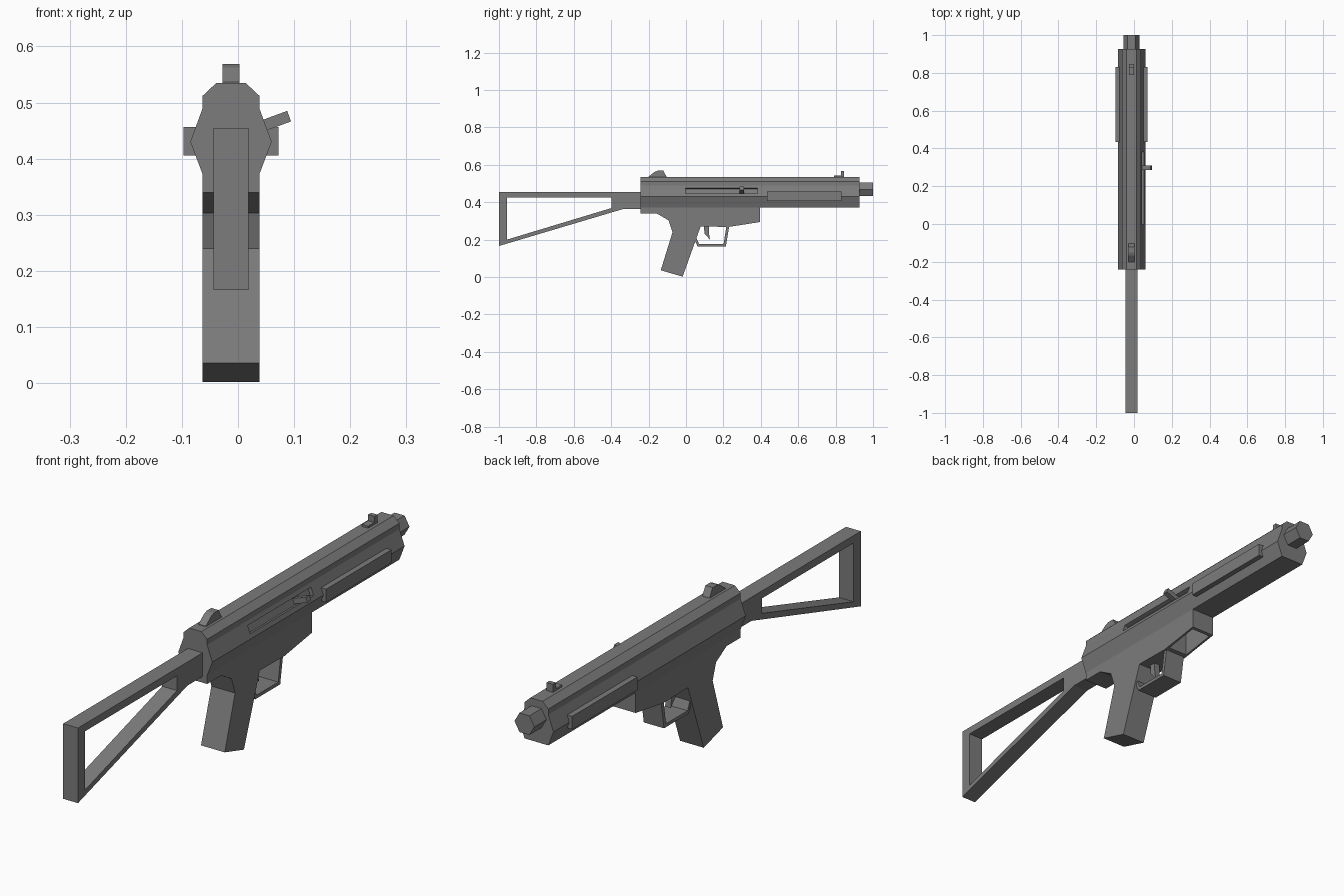
import bpy, bmesh, math
from mathutils import Matrix

old = bpy.data.objects.get("Cube")
if old:
    bpy.data.objects.remove(old, do_unlink=True)

CX = -0.0125  # centre plane of the symmetric parts

grey = bpy.data.materials.new("gunmetal grey")
grey.use_nodes = True
grey.diffuse_color = (0.2, 0.2, 0.2, 1)
grey.node_tree.nodes["Principled BSDF"].inputs["Base Color"].default_value = grey.diffuse_color


def finish(name, bm):
    bmesh.ops.recalc_face_normals(bm, faces=bm.faces)
    mesh = bpy.data.meshes.new(name)
    bm.to_mesh(mesh)
    bm.free()
    mesh.materials.append(grey)
    obj = bpy.data.objects.new(name, mesh)
    bpy.context.collection.objects.link(obj)
    return obj


def loft(name, start, end):
    """Solid between two matching outlines."""
    bm = bmesh.new()
    a = [bm.verts.new(p) for p in start]
    b = [bm.verts.new(p) for p in end]
    bm.faces.new(a)
    bm.faces.new(b)
    for i in range(len(a)):
        j = (i + 1) % len(a)
        bm.faces.new((a[i], a[j], b[j], b[i]))
    return finish(name, bm)


def side_prism(name, outline, half):
    """Side outline (y, z) given thickness across x."""
    return loft(name, [(CX - half, y, z) for y, z in outline],
                [(CX + half, y, z) for y, z in outline])


def long_prism(name, outline, y0, y1):
    """Cross-section (x, z) about the centre plane, run along y."""
    return loft(name, [(CX + x, y0, z) for x, z in outline],
                [(CX + x, y1, z) for x, z in outline])


def box(name, centre, size, tilt=0):
    bm = bmesh.new()
    bmesh.ops.create_cube(bm, size=1, matrix=Matrix.Translation(centre)
                          @ Matrix.Rotation(-tilt, 4, 'Y') @ Matrix.Diagonal((*size, 1)))
    return finish(name, bm)


def cut(obj, cutter):
    cutter.hide_render = True
    mod = obj.modifiers.new("cut", 'BOOLEAN')
    mod.operation = 'DIFFERENCE'
    mod.solver = 'EXACT'
    mod.object = cutter
    with bpy.context.temp_override(object=obj, active_object=obj):
        bpy.ops.object.modifier_apply(modifier=mod.name)
    bpy.data.objects.remove(cutter, do_unlink=True)


# Upper body: mirrored cross-section
half = [(0.026, 0.535), (0.0505, 0.512), (0.0505, 0.49), (0.0725, 0.43), (0.0505, 0.372)]
section = half + [(-x, z) for x, z in reversed(half)]
body = long_prism("upper_body", section, -0.242, 0.927)

# Handle slot and handle, square to the slanted left face
tilt = math.atan2(0.022, 0.06)
cut(body, box("slot_cutter", (0.049, 0.19, 0.461), (0.03, 0.385, 0.031), tilt))
box("charging_handle", (0.062, 0.298, 0.465), (0.062, 0.022, 0.02), tilt)

# Raised strips on both sides
for side, x in (("left", 0.045), ("right", -0.045)):
    box(side + "_side_strip", (CX + x, 0.632, 0.431), (0.079, 0.397, 0.05))

# Barrel end
hexagon = [(0.0425 * math.cos(math.radians(60 * i)),
            0.469 + 0.0425 * math.sin(math.radians(60 * i))) for i in range(6)]
long_prism("barrel", hexagon, 0.90, 1.0)

# Lower body with grip, and the open well in front
lower = side_prism("lower_body_and_grip", [
    (-0.242, 0.385), (-0.242, 0.34), (-0.157, 0.34), (-0.093, 0.303), (-0.072, 0.24),
    (-0.135, 0.036), (-0.018, 0.002), (0.078, 0.27), (0.228, 0.268),
    (0.396, 0.294), (0.396, 0.385)], 0.0505)
cut(lower, box("well_cutter", (CX, 0.315, 0.30), (0.084, 0.138, 0.14)))

# Trigger and its guard
side_prism("trigger_guard", [
    (0.04, 0.212), (0.062, 0.163), (0.213, 0.163), (0.231, 0.272), (0.216, 0.272),
    (0.201, 0.176), (0.07, 0.176), (0.05, 0.222)], 0.043)
side_prism("trigger", [
    (0.095, 0.28), (0.099, 0.232), (0.128, 0.2), (0.123, 0.235), (0.122, 0.28)], 0.012)

# Open shoulder stock
stock = side_prism("shoulder_stock", [
    (-1.0, 0.455), (-1.0, 0.166), (-0.335, 0.364), (-0.235, 0.364), (-0.235, 0.455)], 0.0315)
cut(stock, side_prism("stock_cutter", [
    (-0.957, 0.426), (-0.957, 0.2), (-0.398, 0.369), (-0.398, 0.426)], 0.1))

# Sights
side_prism("rear_sight", [
    (-0.2, 0.53), (-0.2, 0.537), (-0.168, 0.562), (-0.15, 0.569), (-0.122, 0.569),
    (-0.104, 0.537), (-0.104, 0.53)], 0.0155)
side_prism("front_sight", [
    (0.79, 0.53), (0.79, 0.543), (0.828, 0.543), (0.828, 0.566), (0.846, 0.566),
    (0.846, 0.53)], 0.0135)
